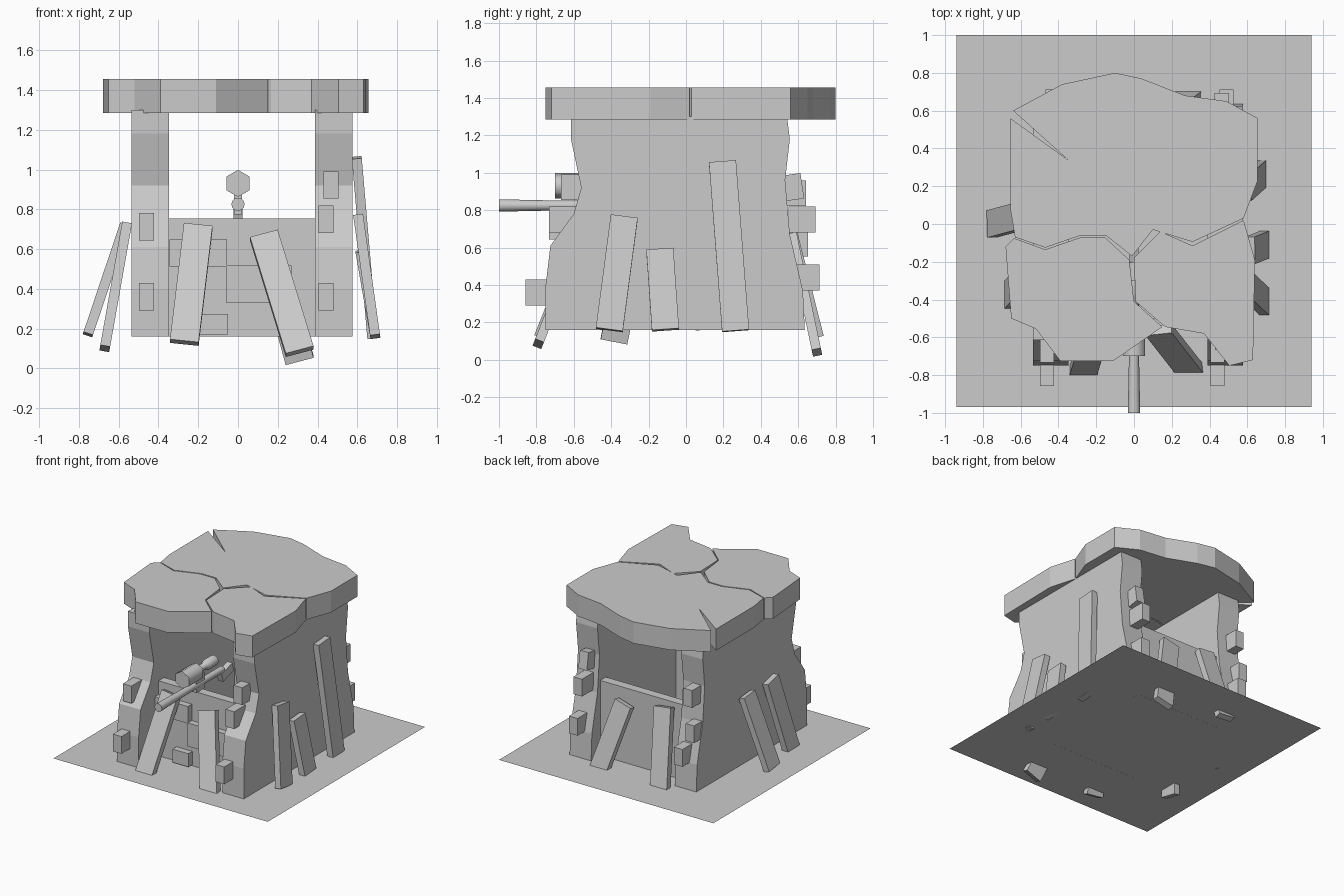
import bpy, bmesh, math
from mathutils import Vector, Matrix

if "Cube" in bpy.data.objects:
    bpy.data.objects.remove(bpy.data.objects["Cube"])

GREY = (0.6, 0.6, 0.6, 1)
mat = bpy.data.materials.new("plain grey")
mat.use_nodes = True
mat.diffuse_color = GREY
mat.node_tree.nodes["Principled BSDF"].inputs["Base Color"].default_value = GREY
GROUND = 0.16


def finish(name, bm):
    bmesh.ops.recalc_face_normals(bm, faces=bm.faces)
    mesh = bpy.data.meshes.new(name)
    bm.to_mesh(mesh)
    bm.free()
    ob = bpy.data.objects.new(name, mesh)
    mesh.materials.append(mat)
    bpy.context.collection.objects.link(ob)
    return ob


def prism(name, points, offset):
    """Extrude a closed outline along an offset vector."""
    bm = bmesh.new()
    face = bm.faces.new([bm.verts.new(p) for p in points])
    top = bmesh.ops.extrude_face_region(bm, geom=[face])["geom"]
    bmesh.ops.translate(bm, vec=offset, verts=[v for v in top if isinstance(v, bmesh.types.BMVert)])
    return finish(name, bm)


def box(name, centre, size, tilt=0):
    bm = bmesh.new()
    m = Matrix.Translation(centre) @ Matrix.Rotation(tilt, 4, "X") @ Matrix.Diagonal((*size, 1))
    bmesh.ops.create_cube(bm, size=1, matrix=m)
    return finish(name, bm)


def plank(name, top, bottom, across, width=0.145, thick=0.05):
    """Board leaning from bottom to top, its wide side along 'across'."""
    top, bottom = Vector(top), Vector(bottom)
    axis = (top - bottom).normalized()
    side = Vector(across)
    side = (side - axis * side.dot(axis)).normalized()
    rot = Matrix((side, axis.cross(side), axis)).transposed().to_4x4()
    bm = bmesh.new()
    size = Matrix.Diagonal((width, thick, (top - bottom).length, 1))
    bmesh.ops.create_cube(bm, size=1, matrix=Matrix.Translation((top + bottom) / 2) @ rot @ size)
    return finish(name, bm)


def lathe(name, profile, height, sides):
    """Turned part along y from (y, radius) pairs."""
    bm = bmesh.new()
    rings = []
    for y, r in profile:
        rings.append([bm.verts.new((r * math.sin(i * math.tau / sides), y,
                                    height + r * math.cos(i * math.tau / sides)))
                      for i in range(sides)])
    for a, b in zip(rings, rings[1:]):
        for i in range(sides):
            j = (i + 1) % sides
            bm.faces.new((a[i], a[j], b[j], b[i]))
    bm.faces.new(rings[0])
    bm.faces.new(rings[-1])
    ob = finish(name, bm)
    bpy.ops.object.select_all(action="DESELECT")
    ob.select_set(True)
    bpy.context.view_layer.objects.active = ob
    bpy.ops.object.shade_smooth_by_angle(angle=math.radians(62))
    return ob


# Ground sheet
bm = bmesh.new()
bm.faces.new([bm.verts.new((x, y, GROUND)) for x, y in
              ((-0.94, -0.97), (0.94, -0.97), (0.94, 1), (-0.94, 1))])
finish("ground_sheet", bm)

# Side walls with worn front and back edges
edge = [(-0.75, GROUND), (-0.75, 0.4), (-0.725, 0.61), (-0.6, 0.78), (-0.56, 0.92), (-0.615, 1.18),
        (-0.615, 1.3), (0.54, 1.3), (0.555, 1.18), (0.53, 0.96), (0.555, 0.67), (0.625, 0.37),
        (0.635, GROUND)]
for name, x in (("right_wall", -0.535), ("left_wall", 0.388)):
    prism(name, [(x, y, z) for y, z in edge], (0.188, 0, 0))

# Low front and back walls
for name, y in (("front_low_wall", -0.465), ("back_low_wall", 0.485)):
    box(name, (0.02, y, 0.457), (0.76, 0.07, 0.595))

# Bricks standing out of the front low wall
for x, z, w, h in ((-0.2, 0.58, 0.29, 0.135), (0.105, 0.425, 0.33, 0.185), (-0.12, 0.222, 0.14, 0.105)):
    box("front_wall_brick", (x, -0.51, z), (w, 0.08, h))

# Small bricks on the wall ends
for x, y, z, tilt in (
        (-0.46, -0.66, 0.712, 0), (-0.46, -0.785, 0.36, 0), (0.467, -0.595, 0.922, 0),
        (0.442, -0.66, 0.75, 0), (0.442, -0.785, 0.36, 0),
        (0.465, 0.55, 0.92, 0.15), (0.465, 0.62, 0.75, 0), (0.49, 0.64, 0.44, 0),
        (-0.467, 0.57, 0.89, 0), (-0.49, 0.58, 0.62, 0), (-0.43, 0.64, 0.44, 0)):
    box("wall_end_brick", (x, y, z), (0.075, 0.145, 0.137), tilt)

# Leaning planks on each side
for top, bottom in (((0.605, -0.33, 0.765), (0.69, -0.41, 0.16)),
                    ((0.615, -0.14, 0.59), (0.69, -0.11, 0.16)),
                    ((0.597, 0.195, 1.06), (0.675, 0.265, 0.155)),
                    ((-0.57, 0.05, 0.72), (-0.755, 0.0, 0.17)),
                    ((-0.56, -0.26, 0.72), (-0.67, -0.385, 0.1))):
    plank("side_plank", top, bottom, (0, 1, 0))
for top, bottom in (((-0.2, -0.55, 0.715), (-0.27, -0.785, 0.13)),
                    ((0.13, -0.56, 0.67), (0.31, -0.79, 0.085)),
                    ((0.14, 0.57, 0.66), (0.31, 0.7, 0.04)),
                    ((-0.2, 0.56, 0.72), (-0.27, 0.71, 0.13))):
    plank("end_plank", top, bottom, (1, 0, 0))

# Cracked roof slabs
slabs = {
    "roof_slab_back": [(-0.64, 0.6), (-0.38, 0.74), (-0.1, 0.8), (0.04, 0.77), (0.27, 0.68), (0.49, 0.65),
                       (0.655, 0.56), (0.655, 0.23), (0.58, 0.03), (0.31, -0.095), (0.1, -0.03),
                       (-0.01, -0.17), (-0.15, -0.06), (-0.28, -0.06), (-0.38, 0.12), (-0.35, 0.34)],
    "roof_slab_side": [(-0.655, 0.56), (-0.35, 0.34), (-0.38, 0.12), (-0.28, -0.06), (-0.47, -0.125),
                       (-0.63, -0.07), (-0.655, 0.08)],
    "roof_slab_right": [(-0.635, -0.075), (-0.68, -0.12), (-0.65, -0.5), (-0.52, -0.555), (-0.39, -0.725),
                        (-0.11, -0.725), (0.15, -0.545), (0, -0.41), (-0.025, -0.19), (-0.155, -0.07),
                        (-0.28, -0.07), (-0.47, -0.135)],
    "roof_slab_left": [(0.008, -0.41), (0.165, -0.545), (0.37, -0.58), (0.505, -0.75), (0.63, -0.72),
                       (0.64, -0.19), (0.58, 0.02), (0.31, -0.115), (0.14, -0.04), (0, -0.18)],
}
for name, outline in slabs.items():
    prism(name, [(x, y, 1.285) for x, y in outline], (0, 0, 0.17))

# Mounted gun: barrel, drum, rear tube and stock
lathe("gun_barrel", [(-1, 0.033), (-0.72, 0.027), (-0.2, 0.025)], 0.825, 12)
lathe("gun_drum", [(-0.7, 0.068), (-0.52, 0.068)], 0.93, 6)
lathe("gun_rear_tube", [(-0.52, 0.025), (-0.42, 0.025), (-0.4, 0.04), (-0.3, 0.04)], 0.935, 10)
box("gun_mount", (0, -0.5, 0.84), (0.04, 0.1, 0.13))
box("gun_stock", (0, -0.16, 0.79), (0.045, 0.14, 0.07), 0.3)
